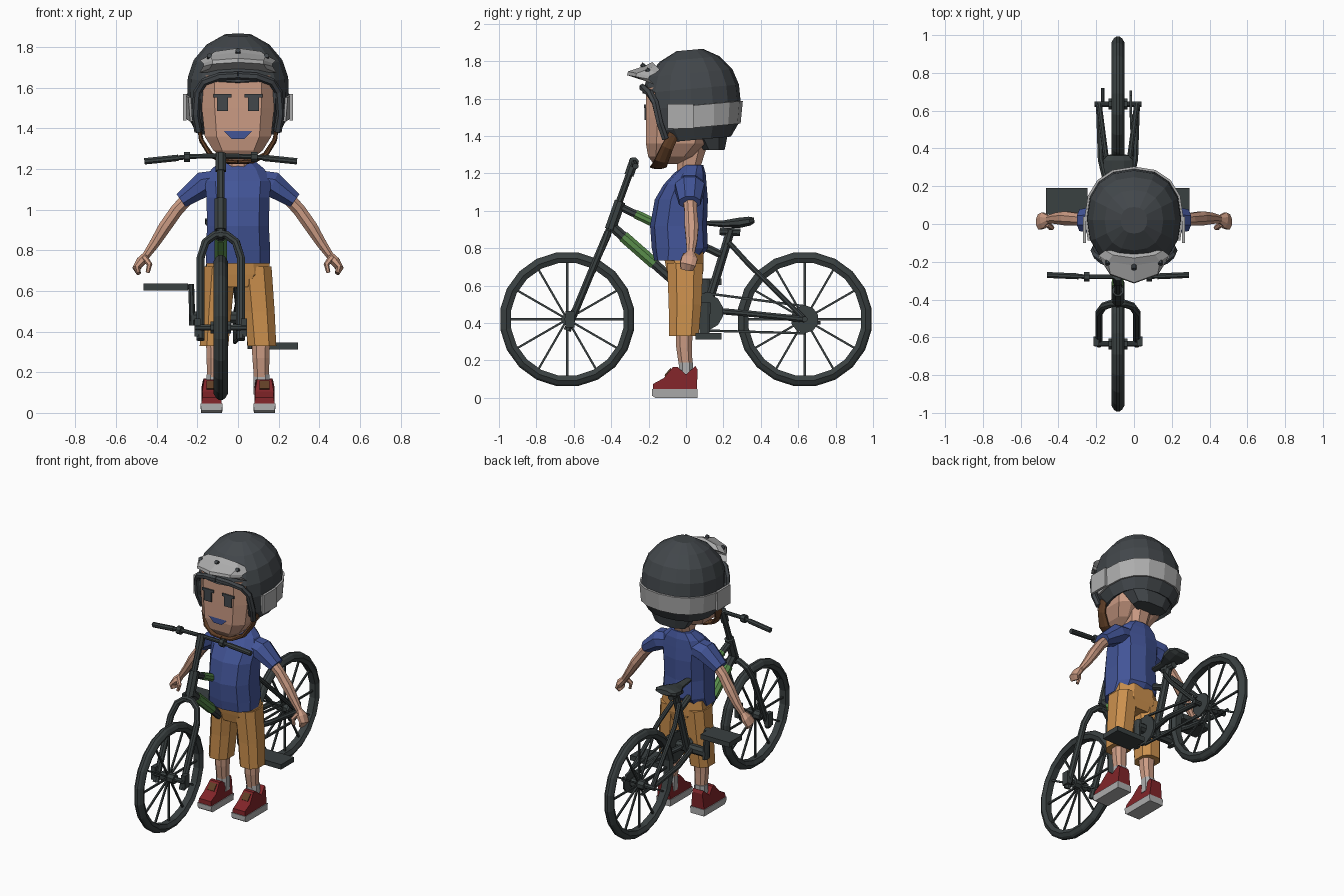
import bpy, bmesh, math
from mathutils import Vector

if "Cube" in bpy.data.objects:
    bpy.data.objects.remove(bpy.data.objects["Cube"])

COLORS = {
    "bike_dark": (0.042, 0.052, 0.053), "helmet_dark": (0.055, 0.063, 0.07),
    "light_grey": (0.42, 0.42, 0.42), "skin": (0.60, 0.33, 0.23),
    "blue": (0.055, 0.09, 0.31), "orange": (0.60, 0.28, 0.075),
    "red": (0.22, 0.018, 0.022), "green": (0.10, 0.27, 0.07), "brown": (0.12, 0.05, 0.02),
}
MATS = {}
for key, c in COLORS.items():
    MATS[key] = bpy.data.materials.new(key)
    MATS[key].diffuse_color = (*c, 1)


def make(name, verts, faces, mat):
    me = bpy.data.meshes.new(name)
    me.from_pydata([tuple(v) for v in verts], [], faces)
    bm = bmesh.new()
    bm.from_mesh(me)
    bmesh.ops.recalc_face_normals(bm, faces=bm.faces)
    bm.to_mesh(me)
    bm.free()
    me.materials.append(MATS[mat])
    ob = bpy.data.objects.new(name, me)
    bpy.context.collection.objects.link(ob)
    return ob


def skin_rings(name, rings, mat, closed=True, caps=True):
    n = len(rings[0])
    faces = []
    for i in range(len(rings) - 1):
        for j in range(n if closed else n - 1):
            k = (j + 1) % n
            faces.append((i*n + j, i*n + k, (i+1)*n + k, (i+1)*n + j))
    if caps:
        faces.append(tuple(range(n)))
        faces.append(tuple((len(rings) - 1)*n + j for j in range(n)))
    return make(name, [v for r in rings for v in r], faces, mat)


def sup(t, p):
    c, s = math.cos(t), math.sin(t)
    return (math.copysign(abs(c)**(2/p), c), math.copysign(abs(s)**(2/p), s))


def stack(name, rows, mat, n=8, p=2.5):
    """Horizontal rings: (z, centre x, centre y, half x, half y)."""
    rings = []
    for z, cx, cy, rx, ry in rows:
        ts = [sup(math.tau*(j + .5)/n, p) for j in range(n)]
        rings.append([(cx + rx*a, cy + ry*b, z) for a, b in ts])
    return skin_rings(name, rings, mat)


def tube(name, pts, r, mat="bike_dark", n=8, ref=None):
    """Tube along points; r is one radius or a (width along ref, other) pair per point."""
    P = [Vector(q) for q in pts]
    d = (P[-1] - P[0]).normalized()
    ref = Vector(ref) if ref else (Vector((0, 1, 0)) if abs(d.x) > .45 else Vector((1, 0, 0)))
    rings = []
    for i, q in enumerate(P):
        t = (P[min(i + 1, len(P) - 1)] - P[max(i - 1, 0)]).normalized()
        u = (ref - t*ref.dot(t)).normalized()
        v = t.cross(u)
        a, b = r[i] if isinstance(r, list) else (r, r)
        rings.append([q + u*a*math.cos(math.tau*(j + .5)/n) + v*b*math.sin(math.tau*(j + .5)/n)
                      for j in range(n)])
    return skin_rings(name, rings, mat)


def box(name, c, size, mat="bike_dark", rx=0):
    v = [Vector(((i & 1) - .5, (i >> 1 & 1) - .5, (i >> 2) - .5)) * 1 for i in range(8)]
    v = [Vector((a.x*size[0], a.y*size[1], a.z*size[2])) for a in v]
    f = [(0, 1, 3, 2), (4, 5, 7, 6), (0, 1, 5, 4), (2, 3, 7, 6), (0, 2, 6, 4), (1, 3, 7, 5)]
    ob = make(name, v, f, mat)
    ob.location = c
    ob.rotation_euler.x = rx
    return ob


def prism(name, prof, x, halves, mat):
    """Side profile (y, z) stretched across x; one half width for each profile point."""
    rings = [[(x + s*h, y, z) for (y, z), h in zip(prof, halves)] for s in (-1, 1)]
    return skin_rings(name, rings, mat)


# ---------------------------------------------------------------- bicycle
BX = -0.085


def wheel(name, y):
    section = [(-.035, 0), (-.022, .022), (-.008, .032), (.008, .032), (.022, .022), (.035, 0),
               (.022, -.026), (-.022, -.026)]
    rings = []
    for i in range(21):
        a = math.tau*(i + .5)/20
        rings.append([(BX + sx, y + (.33 + sr)*math.cos(a), .42 + (.33 + sr)*math.sin(a))
                      for sx, sr in section])
    skin_rings(name + "_tyre", rings, "bike_dark", caps=False)
    for i in range(12):
        a = math.tau*i/12
        c, s = math.cos(a), math.sin(a)
        tube(name + "_spoke", [(BX, y + .02*c, .42 + .02*s), (BX, y + .31*c, .42 + .31*s)], .008, n=4)
    tube(name + "_hub", [(BX - .05, y, .42), (BX + .05, y, .42)], .032)
    tube(name + "_axle", [(BX - .125, y, .42), (BX + .125, y, .42)], .016)


wheel("front_wheel", -.635)
wheel("rear_wheel", .635)

for s in (-1, 1):
    # fork legs arch into the crown, stays reach the rear axle
    tube("fork_leg", [(BX + s*.1, -.635, .36), (BX + s*.1, -.47, .76), (BX + s*.075, -.435, .84),
                      (BX + s*.03, -.42, .875), (BX, -.42, .88)], .021, ref=(0, 1, 0))
    box("fork_end", (BX + s*.115, -.62, .42), (.03, .05, .09))
    tube("seat_stay", [(BX + s*.025, .23, .83), (BX + s*.06, .33, .72), (BX + s*.1, .635, .42)], .015)
    tube("chain_stay", [(BX + s*.035, .11, .47), (BX + s*.09, .34, .45), (BX + s*.1, .635, .42)], .018)
    # cranks and pedals, one up and one down
    zp = .475 - s*.145
    tube("crank", [(BX + s*.14, .1, .47 + s*.04), (BX + s*.145, .1, zp - s*.015)], [(.017, .034), (.015, .028)])
    box("pedal", (BX + s*.27, .12, zp), (.22, .14, .034))
    tube("pedal_axle", [(BX + s*.14, .11, zp), (BX + s*.2, .11, zp)], .013)
    # handlebar halves
    tube("handlebar", [(BX, -.28, 1.265), (BX + s*.15, -.28, 1.262), (BX + s*.25, -.275, 1.25)], .013)
    tube("grip", [(BX + s*.21, -.277, 1.255), (BX + s*.375, -.27, 1.238)], .017)
    tube("bar_clamp", [(BX + s*.15, -.28, 1.26), (BX + s*.18, -.28, 1.26)], .027)
tube("steerer", [(BX, -.425, .86), (BX, -.28, 1.26)], .02)
tube("head_tube", [(BX, -.405, .9), (BX, -.352, 1.05)], .032)
tube("stem", [(BX, -.305, 1.19), (BX, -.275, 1.275)], .027)
tube("top_tube", [(BX, -.37, 1.03), (BX, .2, .76)], .022)
tube("top_tube_paint", [(BX, -.27, .983), (BX, -.15, .926)], .026, "green")
tube("down_tube", [(BX, -.4, .92), (BX, .1, .48)], .028)
tube("down_tube_paint", [(BX, -.335, .863), (BX, -.17, .718)], .033, "green")
tube("seat_tube", [(BX, .1, .44), (BX, .24, .9)], .025)
tube("seat", [(BX, .09, .935), (BX, .2, .93), (BX, .28, .935), (BX, .34, .945), (BX, .365, .95)],
     [(.022, .012), (.035, .02), (.08, .03), (.085, .026), (.06, .015)])
tube("seat_clamp", [(BX, .18, .89), (BX, .29, .885)], .022)
tube("bottom_bracket", [(BX - .15, .1, .47), (BX + .15, .1, .47)], .032)
tube("chainring", [(BX + .075, .1, .46), (BX + .09, .1, .46)], .1, n=12)
tube("rear_sprocket", [(BX + .06, .635, .42), (BX + .075, .635, .42)], .075, n=10)
for z0, z1 in ((.56, .49), (.36, .345)):
    tube("chain_run", [(BX + .082, .1, z0), (BX + .068, .635, z1)], .009, n=4)
tube("kick_bar", [(BX - .08, .62, .41), (BX - .08, .72, .40)], .01)

# ---------------------------------------------------------------- rider body
stack("shirt", [(.735, 0, -.05, .165, .12), (.8, 0, -.033, .165, .15), (.92, 0, -.04, .158, .152),
                (1.06, 0, -.025, .162, .142), (1.14, 0, -.005, .17, .115), (1.2, 0, .02, .135, .085),
                (1.245, 0, .04, .08, .052)], "blue", n=10)
stack("neck", [(1.17, 0, .01, .065, .06), (1.24, 0, .015, .062, .068), (1.38, 0, .04, .085, .09)], "skin")
stack("shorts_seat", [(.62, 0, -.005, .1, .09), (.68, 0, -.005, .172, .105), (.78, 0, -.015, .158, .115)], "orange")

for s in (-1, 1):
    tube("sleeve", [(s*.09, .02, 1.14), (s*.17, .02, 1.125), (s*.28, .02, 1.045)],
         [(.075, .06), (.085, .068), (.062, .042)], "blue", ref=(0, 1, 0))
    tube("arm", [(s*.22, .02, 1.085), (s*.3, .025, 1.0), (s*.36, .03, .915), (s*.41, .03, .835),
                 (s*.455, .025, .77)],
         [(.042, .034), (.036, .034), (.04, .034), (.032, .027), (.022, .02)], "skin", ref=(0, 1, 0))
    tube("hand", [(s*.452, .025, .775), (s*.478, .02, .745), (s*.5, .01, .712), (s*.488, .005, .685)],
         [(.022, .02), (.045, .026), (.045, .02), (.035, .012)], "skin", ref=(0, 1, 0))
    tube("thumb", [(s*.46, 0, .765), (s*.435, -.02, .73), (s*.445, -.022, .69)],
         [(.018, .016), (.014, .014), (.01, .01)], "skin", n=6, ref=(0, 1, 0))
    stack("shorts_leg", [(.33, s*.118, -.012, .075, .085), (.5, s*.106, -.005, .079, .093),
                         (.72, s*.088, -.005, .082, .103)], "orange")
    stack("leg", [(.15, s*.115, .0, .037, .037), (.27, s*.113, -.01, .045, .045),
                  (.36, s*.112, -.01, .048, .048)], "skin")
    stack("sock", [(.09, s*.118, .0, .044, .042), (.19, s*.116, .0, .042, .041)], "light_grey")
    # shoes
    fx = s*.13
    prism("shoe", [(-.178, .04), (-.175, .075), (-.12, .105), (-.07, .165), (-.045, .165), (0, .125),
                   (.05, .17), (.062, .15), (.058, .04)], fx,
          [.052, .045, .046, .036, .042, .05, .04, .038, .05], "red")
    prism("sole", [(-.182, .012), (-.182, .046), (.062, .046), (.062, .0), (-.165, 0)], fx,
          [.05, .055, .055, .052, .052], "light_grey")
    box("laces", (fx, -.097, .137), (.05, .05, .008), "brown", rx=math.atan2(.06, .05))

# ---------------------------------------------------------------- head and face
stack("head", [(1.25, 0, -.11, .07, .065), (1.29, 0, -.085, .125, .122), (1.36, 0, -.055, .17, .166),
               (1.5, 0, -.04, .185, .182), (1.66, 0, -.03, .19, .192)], "skin", n=8, p=4)
for s in (-1, 1):
    box("eye", (s*.077, -.218, 1.522), (.055, .009, .075), "helmet_dark")
    box("eyebrow", (s*.077, -.2185, 1.56), (.088, .0095, .018), "helmet_dark")
    # strap runs from ear to under the chin
    tube("chin_strap", [(s*.195, -.06, 1.42), (s*.18, -.1, 1.34), (s*.135, -.13, 1.27),
                        (s*.07, -.145, 1.238), (0, -.15, 1.235)],
         [(.03, .008), (.034, .012), (.04, .014), (.045, .012), (.045, .012)], "brown", ref=(0, 1, 0))
make("mouth", [(-.07, -.222, 1.386), (.07, -.222, 1.386), (.03, -.222, 1.348), (-.03, -.222, 1.348)],
     [(0, 1, 2, 3)], "blue")

# ---------------------------------------------------------------- helmet


def shell(name, rows, mat, a0, count, grow=0, thick=.025):
    """Rings sweeping round the back in 22.5 degree steps, tilted up to the rear."""
    rings = []
    for z, cy, rx, ry in rows:
        ring = []
        for j in range(count):
            a, b = sup(math.radians(a0 + 22.5*j), 2.3)
            y = cy + (ry + grow)*b
            ring.append(((rx + grow)*a, y, z + .09*y))
        rings.append(ring)
    full = count == 16
    ob = skin_rings(name, rings, mat, closed=full, caps=False)
    bm = bmesh.new()
    bm.from_mesh(ob.data)
    if full:
        bm.faces.new(bm.verts[-16:])
    bmesh.ops.recalc_face_normals(bm, faces=bm.faces)
    # outward facing wall
    f = max(bm.faces, key=lambda q: q.calc_center_median().y)
    if f.normal.y < 0:
        bmesh.ops.reverse_faces(bm, faces=bm.faces)
    bm.to_mesh(ob.data)
    bm.free()
    m = ob.modifiers.new("wall", "SOLIDIFY")
    m.thickness = thick
    m.offset = -1
    return ob


side = [(1.375, .05, .205, .19), (1.44, .04, .24, .24), (1.56, .03, .25, .262), (1.65, .025, .247, .258)]
shell("helmet_crown", [side[3], (1.735, .02, .218, .228), (1.81, .02, .155, .16), (1.858, .02, .07, .07)],
      "helmet_dark", -45, 16)
shell("helmet_sides", side, "helmet_dark", -45, 13)
shell("helmet_band", [side[1], side[2]], "light_grey", -22.5, 11, grow=.012, thick=.012)
stack("helmet_neck_pad", [(1.325, 0, .15, .12, .06), (1.41, 0, .13, .17, .1)], "helmet_dark")
for s in (-1, 1):
    tube("helmet_rim", [(s*.195, -.11, 1.385), (s*.21, -.14, 1.47), (s*.2, -.165, 1.58),
                        (s*.165, -.195, 1.63), (s*.09, -.225, 1.655), (0, -.232, 1.66)],
         .02, "helmet_dark", n=6, ref=(0, 1, 0))
    box("ear_cover", (s*.262, -.03, 1.505), (.016, .14, .13), "light_grey")

# visor: curved strip rising from brow, with a forward peak
xs = [(-.19, .0), (-.14, .6), (0, 1), (.14, .6), (.19, 0)]
rows = [[(x, -.17 - .075*k, 1.675 + .03*k) for x, k in xs],
        [(x*.9, -.20 - .115*k, 1.705 + .02*k) for x, k in xs],
        [(x*.9, -.195 - .115*k, 1.72 + .025*k) for x, k in xs],
        [(x*.98, -.165 - .055*k, 1.735 + .04*k) for x, k in xs],
        [(x*.8, -.14 - .04*k, 1.755 + .04*k) for x, k in xs]]
skin_rings("visor", rows, "light_grey", closed=True, caps=True)
for x, y, z in ((-.14, -.205, 1.752), (0, -.232, 1.778), (.14, -.205, 1.752)):
    tube("visor_stud", [(x, y + .02, z - .015), (x, y - .008, z + .006)], .013, "helmet_dark")

for m in bpy.data.materials:
    if m.users and not m.is_grease_pencil:
        m.use_nodes = True
        m.node_tree.nodes["Principled BSDF"].inputs["Base Color"].default_value = m.diffuse_color
